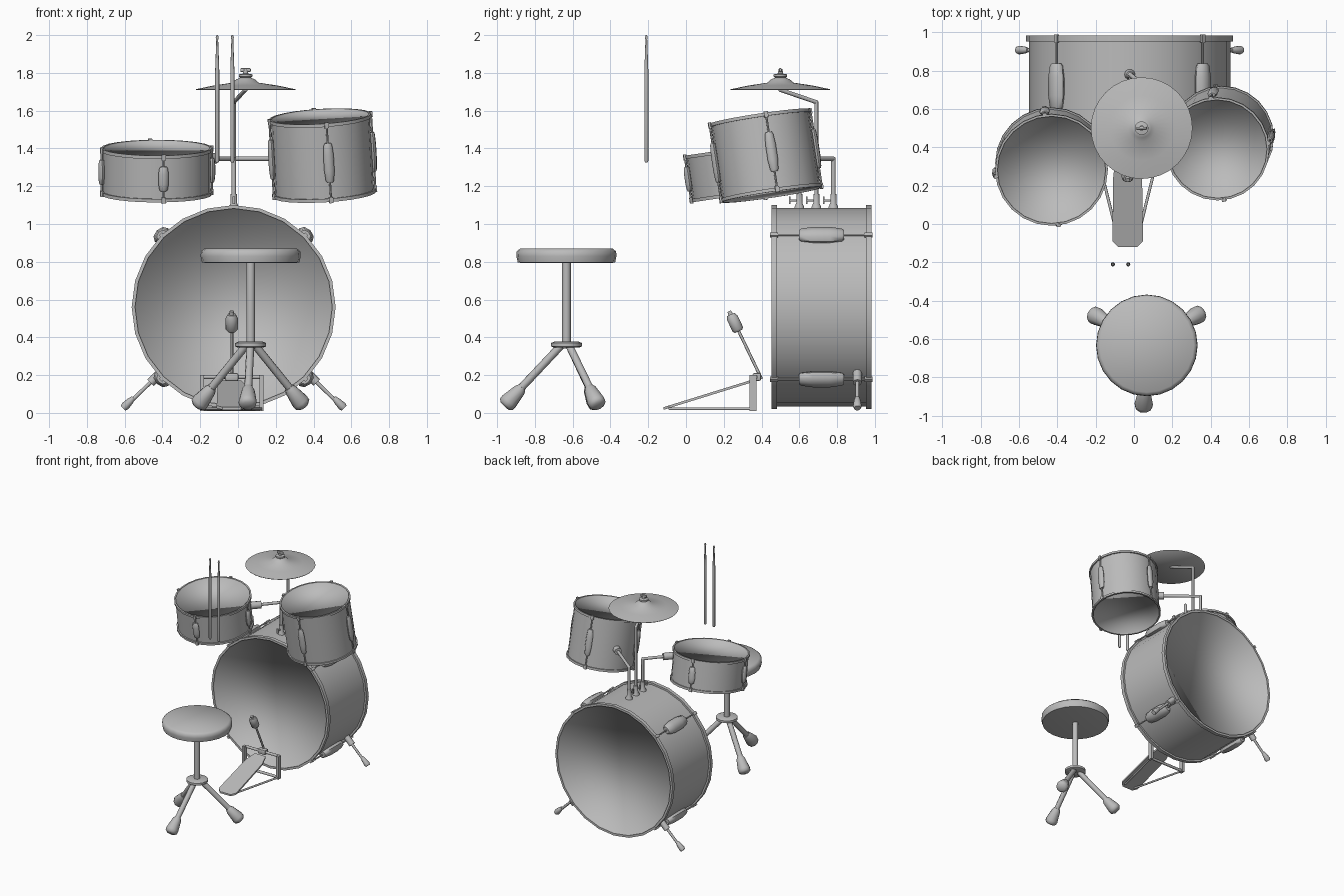
import bpy, bmesh, math
from mathutils import Vector, Matrix

if "Cube" in bpy.data.objects:
    bpy.data.objects.remove(bpy.data.objects["Cube"])

GREY = (0.5, 0.5, 0.5, 1)
mat = bpy.data.materials.new("plain_grey")
mat.use_nodes = True
mat.diffuse_color = GREY
mat.node_tree.nodes["Principled BSDF"].inputs["Base Color"].default_value = GREY
UP = Vector((0, 0, 1))


def finish(name, bm, angle=50):
    """Turn a bmesh into a smooth object with edges kept sharp above the angle."""
    mesh = bpy.data.meshes.new(name)
    bm.to_mesh(mesh)
    bm.free()
    mesh.materials.append(mat)
    mesh.shade_smooth()
    mesh.set_sharp_from_angle(angle=math.radians(angle))
    obj = bpy.data.objects.new(name, mesh)
    bpy.context.collection.objects.link(obj)
    return obj


def lathe(name, profile, frame=Matrix(), sides=12, caps=(True, True), angle=50):
    """Spin (radius, height) pairs, listed bottom to top, around the frame's z."""
    bm = bmesh.new()
    rings = []
    for r, z in profile:
        turn = [2 * math.pi * i / sides for i in range(sides)]
        rings.append([bm.verts.new(frame @ Vector((r * math.cos(a), r * math.sin(a), z)))
                      for a in turn])
    for low, high in zip(rings, rings[1:]):
        for i in range(sides):
            j = (i + 1) % sides
            bm.faces.new((low[i], low[j], high[j], high[i]))
    if caps[0]:
        bm.faces.new(rings[0][::-1])
    if caps[1]:
        bm.faces.new(rings[-1])
    return finish(name, bm, angle)


def aim(start, direction):
    """Frame at start whose z runs along direction."""
    turn = UP.rotation_difference(Vector(direction).normalized())
    return Matrix.Translation(start) @ turn.to_matrix().to_4x4()


def spindle(name, start, end, profile, sides=10):
    """Lathe between two points; profile heights are fractions of the length."""
    step = Vector(end) - Vector(start)
    return lathe(name, [(r, t * step.length) for r, t in profile], aim(start, step), sides)


def rod(name, start, end, r, sides=8):
    return spindle(name, start, end, [(r, 0), (r, 1)], sides)


def pipe(name, points, r):
    """Bent rod with ball joints at the bends."""
    for a, b in zip(points, points[1:]):
        rod(name, a, b, r)
    for p in points[1:-1]:
        bm = bmesh.new()
        bmesh.ops.create_uvsphere(bm, u_segments=8, v_segments=6, radius=r,
                                  matrix=Matrix.Translation(p))
        finish(name + "_bend", bm)


def box(name, centre, size, frame=Matrix(), bevel=0.0):
    bm = bmesh.new()
    bmesh.ops.create_cube(bm, size=1, matrix=frame @ Matrix.Translation(centre)
                          @ Matrix.Diagonal((*size, 1)))
    if bevel:
        bmesh.ops.bevel(bm, geom=bm.edges[:], offset=bevel, segments=2, affect='EDGES', profile=0.5)
    return finish(name, bm, 40)


def drum(name, centre, axis, r, h, first_lug, lug, hoop, sides=24):
    """Shell, two hoops, recessed heads, and four lugs with tension rods."""
    frame = aim(centre, axis)
    half, lip = h / 2, hoop / 2
    lathe(name + "_shell", [(r, -half + lip), (r, half - lip)], frame, sides, (False, False))
    for side, flip in (("front", 1), ("back", -1)):
        end = frame @ Matrix.Rotation(0 if flip > 0 else math.pi, 4, 'X')
        lathe(f"{name}_{side}_hoop", [(r, half - hoop), (r + lip, half - hoop),
              (r + lip, half), (r - 0.003, half)], end, sides, (False, False))
        lathe(f"{name}_{side}_head", [(r - 0.003, half), (r - 0.003, half - lip)],
              end, sides, (False, True), 180)
    length, width, depth = lug
    for i in range(4):
        spot = frame @ Matrix.Rotation(math.radians(first_lug + 90 * i), 4, 'Z') \
            @ Matrix.Translation((r + lip, 0, 0))
        lathe(name + "_lug", [(0.6, -0.5), (0.8, -0.45), (1, -0.2), (1, 0.2), (0.8, 0.45), (0.6, 0.5)],
              spot @ Matrix.Diagonal((depth, width / 2, length, 1)), 8)
        lathe(name + "_tension_rod", [(0.006, -half), (0.006, half)], spot, 6)
        for z in (-half + hoop / 2, half - hoop / 2):
            box(name + "_claw", (0, 0, z), (0.016, 0.022, hoop + 0.012), spot)


# Drums
drum("bass_drum", (-0.023, 0.717, 0.56), (0, 1, 0), 0.525, 0.53, 45, (0.24, 0.1, 0.035), 0.03)
drum("small_tom", (-0.43, 0.3, 1.28), (0, -0.145, 1), 0.285, 0.25, 7, (0.13, 0.055, 0.018), 0.018)
drum("large_tom", (0.447, 0.422, 1.362), (-0.06, -0.15, 1), 0.262, 0.42, 7, (0.21, 0.055, 0.018), 0.018)

# Sockets with wing screws on top of the bass drum
POST = -0.022
for y in (0.6, 0.69, 0.78):
    spindle("post_socket", (POST, y, 1.07), (POST, y, 1.16),
            [(0.03, 0), (0.026, 0.25), (0.017, 0.45), (0.017, 1)])
    rod("wing_screw", (POST, y, 1.125), (POST, y - 0.05, 1.125), 0.006)
    box("wing", (POST, y - 0.05, 1.125), (0.012, 0.008, 0.04))

# Tom arms and cymbal stand
pipe("small_tom_arm", [(POST, 0.6, 1.1), (POST, 0.6, 1.345), (-0.16, 0.44, 1.345)], 0.012)
pipe("large_tom_arm", [(POST, 0.78, 1.1), (POST, 0.78, 1.345), (0.23, 0.58, 1.345)], 0.012)
pipe("cymbal_stand", [(POST, 0.69, 1.1), (POST, 0.69, 1.645), (0.04, 0.5, 1.71), (0.04, 0.5, 1.82)], 0.011)
rod("small_tom_mount", (-0.125, 0.48, 1.345), (-0.18, 0.417, 1.345), 0.03)
rod("large_tom_mount", (0.2, 0.604, 1.345), (0.255, 0.56, 1.345), 0.03)

# Cymbal with felt and wing nut
HUB = Matrix.Translation((0.04, 0.5, 0))
lathe("cymbal", [(0.262, 1.709), (0.265, 1.713), (0.17, 1.733), (0.07, 1.748), (0.05, 1.765),
                 (0.025, 1.776)], HUB, 32, angle=60)
lathe("cymbal_felt", [(0.02, 1.77), (0.036, 1.78), (0.036, 1.792), (0.014, 1.796), (0.014, 1.81)], HUB)
box("wing_nut", (0.04, 0.5, 1.815), (0.055, 0.014, 0.02), bevel=0.004)

# Bass drum spurs
for s in (-1, 1):
    def spur(x, z):
        return Vector((-0.023 + s * x, 0.907, z))
    rod("spur_bracket", spur(0.37, 0.23), spur(0.44, 0.16), 0.024)
    rod("spur_leg", spur(0.39, 0.21), spur(0.56, 0.045), 0.01)
    spindle("spur_foot", spur(0.53, 0.08), spur(0.585, 0.025),
            [(0.012, 0), (0.018, 0.3), (0.023, 0.8), (0.018, 1)])

# Drumsticks
for x in (-0.11, -0.03):
    spindle("drumstick", (x, -0.21, 1.325), (x, -0.21, 2),
            [(0.007, 0), (0.011, 0.015), (0.011, 0.72), (0.005, 0.965), (0.008, 0.98), (0.004, 1)])

# Stool
SX, SY = 0.067, -0.633
seat_frame = Matrix.Translation((SX, SY, 0))
lathe("stool_seat", [(0.235, 0.793), (0.258, 0.797), (0.265, 0.83), (0.263, 0.855), (0.245, 0.87)],
      seat_frame, 24, angle=60)
lathe("stool_post", [(0.023, 0.34), (0.023, 0.8)], seat_frame)
lathe("stool_collar", [(0.065, 0.345), (0.082, 0.352), (0.082, 0.37), (0.065, 0.377)], seat_frame, 16)
for turn in (31, 150, 267):
    out = Vector((math.cos(math.radians(turn)), math.sin(math.radians(turn)), 0))
    base = Vector((SX, SY, 0))
    rod("stool_leg", base + out * 0.03 + UP * 0.355, base + out * 0.28 + UP * 0.09, 0.021)
    spindle("stool_foot", base + out * 0.235 + UP * 0.135, base + out * 0.328 + UP * 0.036,
            [(0.024, 0), (0.034, 0.15), (0.048, 0.75), (0.046, 0.9), (0.03, 1)])

# Pedal frame
PX = -0.033
for x in (-0.19, 0.125):
    box("pedal_upright", (x, 0.355, 0.105), (0.02, 0.035, 0.19))
    rod("pedal_base_arm", (x, 0.355, 0.022), (PX + (x - PX) * 0.3, -0.09, 0.022), 0.008)
rod("pedal_axle", (-0.19, 0.37, 0.19), (0.125, 0.37, 0.19), 0.011)
rod("pedal_base_bar", (-0.19, 0.355, 0.022), (0.125, 0.355, 0.022), 0.011)
box("pedal_hub", (PX, 0.375, 0.19), (0.07, 0.045, 0.04), bevel=0.008)

# Foot plate, outlined with rounded corners and sloped up to the axle
bm = bmesh.new()
outline = [(-0.08, 0.03), (-0.05, 0), (0.05, 0), (0.08, 0.03), (0.075, 0.38), (0.05, 0.46), (-0.05, 0.46), (-0.075, 0.38)]
plate = bm.faces.new([bm.verts.new((PX + x, -0.12 + y, 0.03 + 0.31 * y)) for x, y in outline])
lift = bmesh.ops.extrude_face_region(bm, geom=[plate])
for v in [g for g in lift["geom"] if isinstance(g, bmesh.types.BMVert)]:
    v.co.z -= 0.014
bmesh.ops.recalc_face_normals(bm, faces=bm.faces[:])
finish("pedal_plate", bm, 30)

# Beater
foot, tip = Vector((PX, 0.4, 0.18)), Vector((PX, 0.23, 0.535))
rod("beater_rod", foot, tip, 0.008)
spindle("beater_head", foot.lerp(tip, 0.71), foot.lerp(tip, 0.96),
        [(0.022, 0), (0.032, 0.12), (0.032, 0.8), (0.022, 1)])
spindle("beater_cap", foot.lerp(tip, 0.95), foot.lerp(tip, 1.01), [(0.013, 0), (0.011, 1)])
